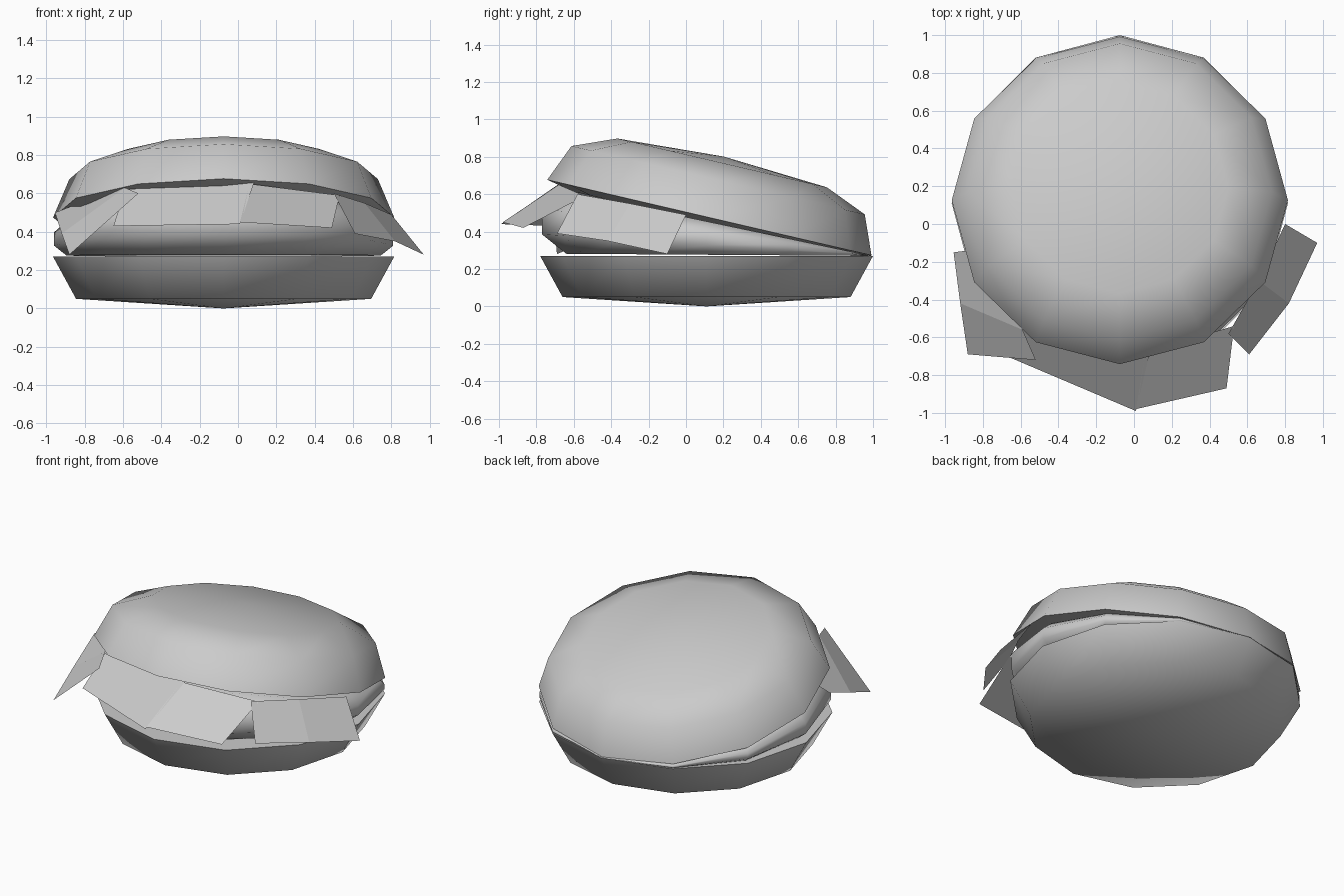
import bpy, math
from mathutils import Vector, Matrix

if "Cube" in bpy.data.objects:
    bpy.data.objects.remove(bpy.data.objects["Cube"])

SIDES = 12
CX, CY, R = -0.075, 0.11, 0.89
SLOPE = 0.233                      # rise of the open upper half towards the front


def make(name, verts, faces, smooth_angle=None):
    me = bpy.data.meshes.new(name)
    me.from_pydata([tuple(v) for v in verts], [], faces)
    ob = bpy.data.objects.new(name, me)
    bpy.context.collection.objects.link(ob)
    if smooth_angle:
        bpy.ops.object.select_all(action='DESELECT')
        ob.select_set(True)
        bpy.context.view_layer.objects.active = ob
        bpy.ops.object.shade_smooth_by_angle(angle=math.radians(smooth_angle))
    return ob


def skin(name, rings, bottom, top, angle):
    """Bridge stacked rings and close both ends with a fan to a pole."""
    n = SIDES
    verts = [v for ring in rings for v in ring] + [bottom, top]
    faces = [(k*n+i, k*n+(i+1) % n, (k+1)*n+(i+1) % n, (k+1)*n+i)
             for k in range(len(rings)-1) for i in range(n)]
    b = len(verts) - 2
    last = (len(rings)-1)*n
    faces += [((i+1) % n, i, b) for i in range(n)]
    faces += [(last+i, last+(i+1) % n, b+1) for i in range(n)]
    return make(name, verts, faces, angle)


def circle(r, z):
    return [Vector((r*math.sin(math.tau*i/SIDES), -r*math.cos(math.tau*i/SIDES), z))
            for i in range(SIDES)]


def lathe(name, profile, low, high, matrix, angle=75):
    rings = [[matrix @ v for v in circle(r, z)] for r, z in profile]
    return skin(name, rings, matrix @ Vector((0, 0, low)), matrix @ Vector((0, 0, high)), angle)


# bottom bun: shallow dish with a flat top
lathe("bottom_bun", [(0.77, 0.05), (R, 0.27)], 0.0, 0.27,
      Matrix.Translation((CX, CY, 0)))

# top bun: low dome, hinged open at the back
tilt = Matrix.Translation((CX, 0.125, 0.475)) @ Matrix.Rotation(-math.atan(SLOPE), 4, 'X')
lathe("top_bun", [(0.74, -0.03), (R, 0.0), (0.805, 0.205), (0.575, 0.30)], -0.03, 0.335, tilt)

# filling: wedge that tapers to nothing at the back, notched at both buns
rings = []
for frac, inset in [(0.03, 0.14), (0.28, 0.01), (0.62, 0.01), (0.9, 0.14)]:
    ring = []
    for v in circle(1, 0):
        opening = (1 - v.y) / 2
        r = R - inset * opening
        upper = 0.475 - SLOPE * v.y * r
        ring.append(Vector((CX + v.x*r, CY + v.y*r, 0.27 + (upper - 0.27) * frac)))
    rings.append(ring)
skin("filling", rings, Vector((CX, CY, 0.28)), Vector((CX, CY, 0.45)), 75)

# lettuce leaves: thin flat sheets hanging out of the opening
leaves = {
    "lettuce_right": ([(0.50, -0.58, 0.60), (0.66, -0.30, 0.55), (0.80, 0.0, 0.49)],
                      [(0.61, -0.69, 0.39), (0.82, -0.42, 0.35), (0.97, -0.10, 0.28)]),
    "lettuce_front_right": ([(0.06, -0.68, 0.65), (0.53, -0.54, 0.59)],
                            [(0.01, -0.98, 0.45), (0.49, -0.87, 0.42)]),
    "lettuce_front_left": ([(-0.59, -0.56, 0.62), (0.09, -0.65, 0.675)],
                           [(-0.65, -0.71, 0.43), (0.01, -0.99, 0.44)]),
    "lettuce_left": ([(-0.80, -0.13, 0.56), (-0.59, -0.56, 0.63), (-0.52, -0.72, 0.60)],
                     [(-0.955, -0.15, 0.50), (-0.92, -0.42, 0.39), (-0.88, -0.69, 0.28)]),
}
for name, (inner, outer) in leaves.items():
    n = len(inner)
    make(name, inner + outer, [(i, n+i, n+i+1, i+1) for i in range(n-1)])
